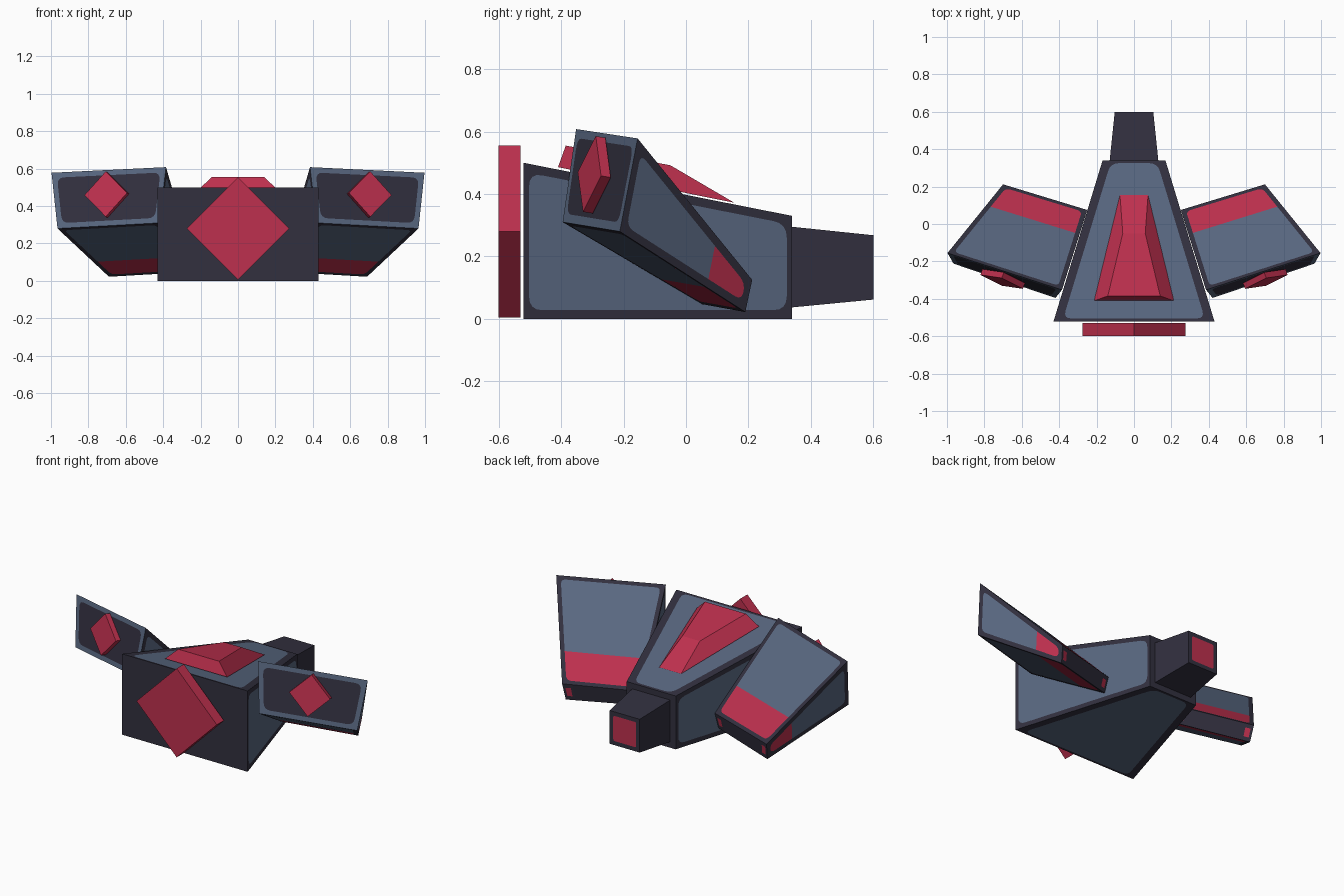
import bpy, bmesh
from mathutils import Vector

if "Cube" in bpy.data.objects:
    bpy.data.objects.remove(bpy.data.objects["Cube"])


def srgb(r, g, b):
    lin = [((c / 255 + 0.055) / 1.055) ** 2.4 for c in (r, g, b)]
    return (*lin, 1.0)


MATS = []
for name, col in (("dark_hull", srgb(50, 48, 63)),
                  ("slate_blue", srgb(89, 104, 129)),
                  ("crimson", srgb(190, 48, 78))):
    m = bpy.data.materials.new(name)
    m.diffuse_color = col
    m.use_nodes = True
    m.node_tree.nodes["Principled BSDF"].inputs["Base Color"].default_value = m.diffuse_color
    MATS.append(m)
DARK, BLUE, RED = 0, 1, 2


def poly(bm, pts, mat):
    bm.faces.new([bm.verts.new(p) for p in pts]).material_index = mat


def panel(bm, q, mu, mv, r, mat, border=DARK, split=None, mat2=RED):
    """Quad cut into a border and a round-cornered inner panel,
    optionally split across at a fraction of its length."""
    arcs, inner = [], []
    for i in range(4):
        p = q[i]
        d1 = (q[(i + 1) % 4] - p).normalized()
        d2 = (q[i - 1] - p).normalized()
        s = d1.cross(d2).length
        here, before = (mv, mu) if i % 2 == 0 else (mu, mv)
        c = p + d2 * here / s + d1 * before / s
        inner.append(c)
        ts = [k / 4 for k in range(5)] if r else [0]
        arcs.append([c + d2 * r * (1 - t) ** 2 + d1 * r * t * t for t in ts])
    for i in range(4):
        j = (i + 1) % 4
        poly(bm, [q[i], q[j], arcs[j][0], arcs[i][-1]], border)
        for a, b in zip(arcs[i], arcs[i][1:]):
            poly(bm, [q[i], b, a], border)
    if split is None:
        poly(bm, sum(arcs, []), mat)
    else:
        m1, m2 = inner[1].lerp(inner[2], split), inner[0].lerp(inner[3], split)
        poly(bm, arcs[0] + arcs[1] + [m1, m2], mat)
        poly(bm, [m2, m1] + arcs[2] + arcs[3], mat2)


def block_faces(front, back):
    """Named outward quads of a block; corners run bl, br, tr, tl seen from the front."""
    f, b = [Vector(p) for p in front], [Vector(p) for p in back]
    return {"front": f,
            "top": [f[3], f[2], b[2], b[3]],
            "bottom": [f[1], f[0], b[0], b[1]],
            "right": [f[2], f[1], b[1], b[2]],
            "left": [f[0], f[3], b[3], b[0]],
            "back": [b[1], b[0], b[3], b[2]]}


def finish(name, bm, mirror=False):
    bmesh.ops.remove_doubles(bm, verts=bm.verts, dist=0.0003)
    me = bpy.data.meshes.new(name)
    bm.to_mesh(me)
    bm.free()
    for m in MATS:
        me.materials.append(m)
    ob = bpy.data.objects.new(name, me)
    bpy.context.collection.objects.link(ob)
    if mirror:
        mod = ob.modifiers.new("mirror", "MIRROR")
        mod.use_mirror_merge = False
    return ob


def build(name, faces, mat=DARK, panels=None, mirror=False):
    bm = bmesh.new()
    for key, q in faces.items():
        if panels and key in panels:
            panel(bm, q, **panels[key])
        else:
            poly(bm, q, mat)
    return finish(name, bm, mirror)


def rect(w, y, z0, z1, wt=None):
    wt = w if wt is None else wt
    return [(-w, y, z0), (w, y, z0), (wt, y, z1), (-wt, y, z1)]


def diamond(name, c, u, v, n, mirror=False):
    f = [c - v, c + u, c + v, c - u]
    return build(name, block_faces([p + n for p in f], f), RED, mirror=mirror)


# Tapered hull with inset panels
side = dict(mu=0.028, mv=0.018, r=0.045, mat=BLUE)
deck = dict(mu=0.045, mv=0.015, r=0.045, mat=BLUE)
build("hull", block_faces(rect(0.43, -0.52, 0, 0.5), rect(0.168, 0.34, 0, 0.33)),
      panels={"top": deck, "bottom": deck, "left": side, "right": side})

# Rear nozzle with a red end square
build("rear_nozzle",
      block_faces(rect(0.13, 0.34, 0.037, 0.295), rect(0.103, 0.6, 0.062, 0.268)),
      panels={"back": dict(mu=0.025, mv=0.025, r=0.01, mat=RED)})

# Sloping red ridge on the deck
ridge_front = [(-0.213, -0.41, 0.486), (0.213, -0.41, 0.486),
               (0.14, -0.385, 0.555), (-0.14, -0.385, 0.555)]
ridge_back = [(-0.075, 0.155, 0.372), (0.075, 0.155, 0.372),
              (0.06, -0.05, 0.492), (-0.06, -0.05, 0.492)]
build("deck_ridge", block_faces(ridge_front, ridge_back), RED)

# Large diamond on the front
diamond("front_diamond", Vector((0, -0.53, 0.28)), Vector((0.275, 0, 0)),
        Vector((0, 0, 0.275)), Vector((0, -0.07, 0)))

# Wings: wedge blocks, red towards the rear
wing_front = [(0.42, -0.395, 0.31), (0.965, -0.212, 0.28),
              (0.997, -0.155, 0.578), (0.385, -0.352, 0.608)]
wing_back = [(0.26, 0.053, 0.047), (0.69, 0.19, 0.022),
             (0.70, 0.212, 0.125), (0.25, 0.075, 0.145)]
faces = block_faces(wing_front, wing_back)
rear = faces.pop("back")
bm = bmesh.new()
for key, q in faces.items():
    if key == "front":
        panel(bm, q, 0.028, 0.028, 0.04, DARK, border=BLUE)
    else:
        panel(bm, q, 0.025, 0.022, 0.03, BLUE, split=0.71)
# narrow rear edge with a small red mark at each end
cuts = [(rear[0].lerp(rear[1], t), rear[3].lerp(rear[2], t)) for t in (0, 0.13, 0.87, 1)]
for i in range(3):
    (a, d), (b, c) = cuts[i], cuts[i + 1]
    if i == 1:
        poly(bm, [a, b, c, d], DARK)
    else:
        panel(bm, [a, b, c, d], 0.014, 0.025, 0, RED)
finish("wing", bm, mirror=True)

# Small diamond on each wing front
f = faces["front"]
u = (f[1] + f[2] - f[0] - f[3]).normalized()
n = u.cross(f[2] + f[3] - f[0] - f[1]).normalized()
v = n.cross(u)
diamond("wing_diamond", sum(f, Vector()) / 4 + Vector((0.005, 0, 0.015)),
        u * 0.12, v * 0.123, n * 0.033, mirror=True)
